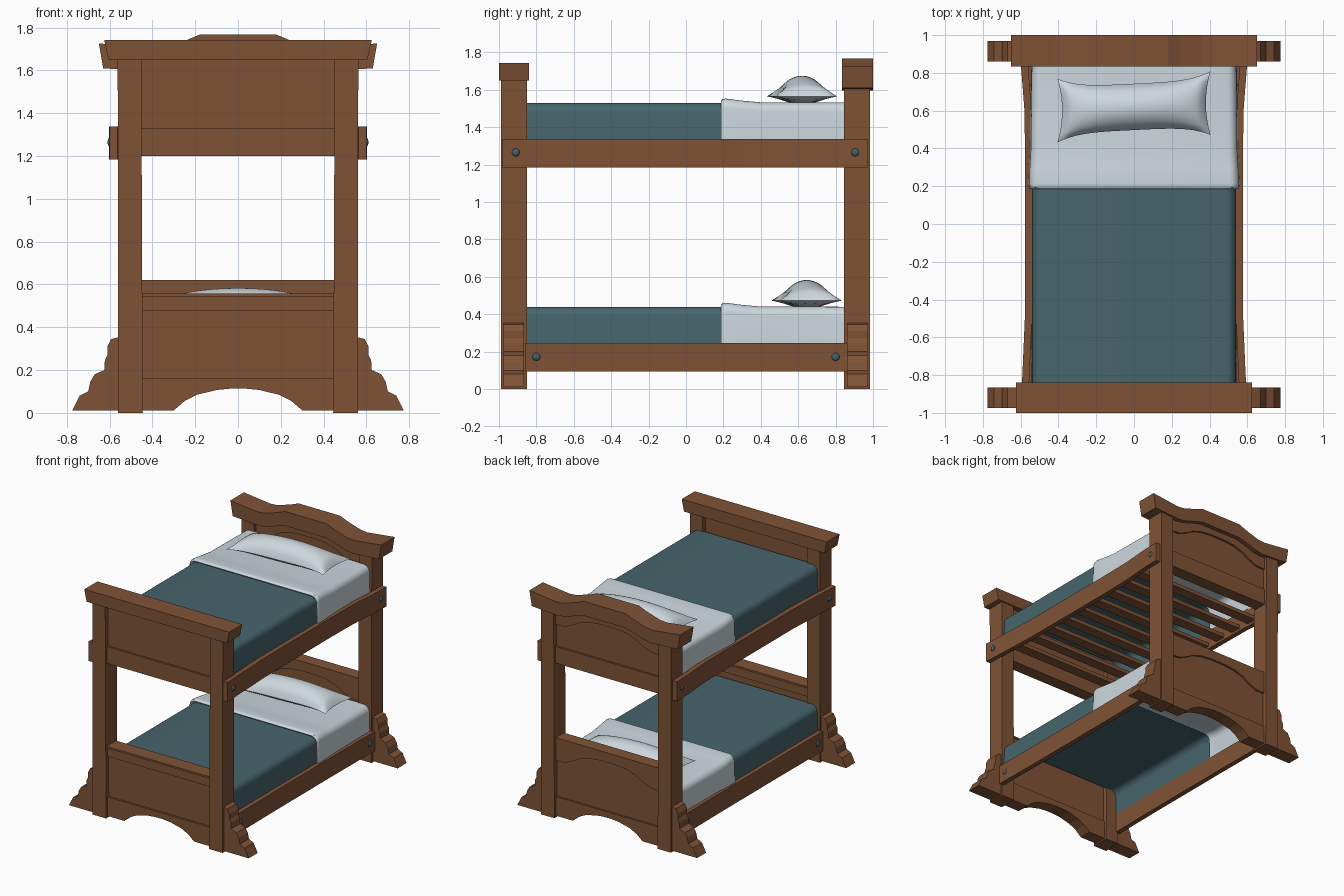
import bpy, bmesh, math
from mathutils import Matrix

if "Cube" in bpy.data.objects:
    bpy.data.objects.remove(bpy.data.objects["Cube"])


def material(name, rgb):
    m = bpy.data.materials.new(name)
    m.diffuse_color = (*rgb, 1)
    m.use_nodes = True
    m.node_tree.nodes["Principled BSDF"].inputs["Base Color"].default_value = m.diffuse_color
    return m


WOOD = material("brown wood", (0.215, 0.086, 0.037))
TEAL = material("teal blanket", (0.062, 0.13, 0.15))
WHITE = material("white linen", (0.60, 0.68, 0.72))
BOLT = material("dark bolt", (0.06, 0.11, 0.13))


def finish(name, bm, mat, smooth=False, closed=True):
    if closed:
        bmesh.ops.recalc_face_normals(bm, faces=bm.faces)
    me = bpy.data.meshes.new(name)
    bm.to_mesh(me)
    bm.free()
    me.materials.append(mat)
    ob = bpy.data.objects.new(name, me)
    bpy.context.collection.objects.link(ob)
    if smooth:
        bpy.ops.object.select_all(action='DESELECT')
        ob.select_set(True)
        bpy.context.view_layer.objects.active = ob
        bpy.ops.object.shade_smooth_by_angle(angle=math.radians(40))
    return ob


def prism(name, pts, y0, y1, mat=WOOD, smooth=False):
    """Outline in x,z extruded from y0 to y1."""
    bm = bmesh.new()
    f = bm.faces.new([bm.verts.new((x, y0, z)) for x, z in pts])
    r = bmesh.ops.extrude_face_region(bm, geom=[f])
    for v in r["geom"]:
        if isinstance(v, bmesh.types.BMVert):
            v.co.y = y1
    return finish(name, bm, mat, smooth)


def box(name, x0, x1, y0, y1, z0, z1):
    return prism(name, [(x0, z0), (x1, z0), (x1, z1), (x0, z1)], y0, y1)


def sym(half):
    """Mirror a half outline given from right (x > 0) to centre."""
    return half + [(-x, z) for x, z in reversed(half)]


def rail(name, s, path, z0, z1, t=0.038):
    """Side rail swept along (x, y) points on side s."""
    bm = bmesh.new()
    rings = []
    for x, y in path:
        rings.append([bm.verts.new((s * a, y, z)) for a, z in
                      ((x - t, z0), (x, z0), (x, z1), (x - t, z1))])
    for a, b in zip(rings, rings[1:]):
        for i in range(4):
            j = (i + 1) % 4
            bm.faces.new((a[i], a[j], b[j], b[i]))
    bm.faces.new(rings[0])
    bm.faces.new(rings[-1])
    return finish(name, bm, WOOD)


def bolt(name, x, y, z):
    bm = bmesh.new()
    bmesh.ops.create_uvsphere(bm, u_segments=12, v_segments=8, radius=0.021,
                              matrix=Matrix.Translation((x, y, z)) @ Matrix.Diagonal((0.5, 1, 1, 1)))
    finish(name, bm, BOLT, True)


def drape(name, mat, sections, bottom, r=0.05):
    """Cloth shell, open below: sections are (y, half width, top z)."""
    bm = bmesh.new()
    rows = []
    for y, w, top in sections:
        half = [(w + 0.004, bottom)]
        for i in range(7):
            a = math.pi / 2 * i / 6
            half.append((w - r + r * math.cos(a), top - r + r * math.sin(a)))
        rows.append([bm.verts.new((x, y, z)) for x, z in sym(half)])
    for a, b in zip(rows, rows[1:]):
        for i in range(len(a) - 1):
            bm.faces.new((a[i], a[i + 1], b[i + 1], b[i]))
    bm.normal_update()
    if max(bm.faces, key=lambda f: f.calc_area()).normal.z < 0:
        bmesh.ops.reverse_faces(bm, faces=bm.faces)
    finish(name, bm, mat, True, False)


def pillow(name, cy, z):
    bm = bmesh.new()
    nu, nv = 28, 16
    grids = []
    for side in (1, -1):
        g = []
        for i in range(nu + 1):
            u = -1 + 2 * i / nu
            row = []
            for j in range(nv + 1):
                v = -1 + 2 * j / nv
                x = 0.405 * u * (1 - 0.06 * (1 - v * v))
                y = 0.168 * v * (1 - 0.27 * (1 - u ** 4)) + 0.02 * u
                bulge = (max(0, 1 - u * u) ** 0.42) * (max(0, 1 - v * v) ** 0.6)
                h = 0.11 * bulge if side > 0 else -0.04 * bulge
                row.append(bm.verts.new((x, cy + y, z + 0.035 + h)))
            g.append(row)
        for i in range(nu):
            for j in range(nv):
                bm.faces.new((g[i][j], g[i + 1][j], g[i + 1][j + 1], g[i][j + 1]))
    bmesh.ops.remove_doubles(bm, verts=bm.verts, dist=0.0005)
    finish(name, bm, WHITE, True)


# Carved foot outline, right side
FOOT = [(0.55, 0.01), (0.775, 0.01), (0.74, 0.08), (0.70, 0.10), (0.69, 0.145), (0.67, 0.18),
        (0.625, 0.20), (0.622, 0.245), (0.61, 0.27), (0.61, 0.31), (0.592, 0.345), (0.55, 0.355)]
ARCH = [(0.30, 0.012), (0.25, 0.055), (0.19, 0.085), (0.10, 0.107), (0.03, 0.114)]
# Wave used under the headboard rails, height relative to the shoulder
WAVE = [(0.46, 0), (0.37, 0.005), (0.30, 0.035), (0.24, 0.07), (0.16, 0.095), (0.06, 0.105)]

# Posts and feet
for end, yc in (("front", -0.92), ("back", 0.915)):
    for s, side in ((-1, "left"), (1, "right")):
        prism(f"{end}_{side}_post", [(s * x, z) for x, z in
              ((0.445, 0), (0.56, 0), (0.562, 1.66), (0.452, 1.66))], yc - 0.07, yc + 0.07)
        prism(f"{end}_{side}_foot", [(s * x, z) for x, z in FOOT], yc - 0.055, yc + 0.055)

    # Lower board: thin core panel with proud arched bottom rail
    top = 0.545 if end == "front" else 0.61
    prism(f"{end}_lower_panel", sym([(0.46, top), (0.46, 0.012)] + ARCH), yc - 0.035, yc + 0.035)
    prism(f"{end}_lower_bottom_rail", sym([(0.46, 0.16), (0.46, 0.012)] + ARCH), yc - 0.05, yc + 0.05)
    # Upper board: core panel and bottom rail
    box(f"{end}_upper_panel", -0.46, 0.46, yc - 0.035, yc + 0.035, 1.205, 1.67)
    box(f"{end}_upper_bottom_rail", -0.46, 0.46, yc - 0.05, yc + 0.05, 1.20, 1.33)

# Footboard top rail and straight cap
box("footboard_top_rail", -0.46, 0.46, -0.97, -0.87, 0.475, 0.545)
box("footboard_ledge", -0.46, 0.46, -0.978, -0.862, 0.543, 0.557)
prism("front_cap", sym([(0.605, 1.65), (0.625, 1.742)]), -1.0, -0.84)

# Headboard rails with a wavy lower edge, and wavy cap
prism("headboard_lower_top_rail", sym([(0.46, 0.62)] + [(x, 0.44 + z) for x, z in WAVE]), 0.865, 0.965)
prism("headboard_upper_top_rail", sym([(0.46, 1.67)] + [(x, 1.50 + z) for x, z in WAVE]), 0.865, 0.965)
CAP_TOP = [(0.65, 1.727), (0.42, 1.70), (0.36, 1.705), (0.24, 1.742), (0.18, 1.767)]
CAP_LOW = [(0.63, 1.61), (0.40, 1.595), (0.34, 1.605), (0.23, 1.64), (0.17, 1.655)]
outline = (CAP_TOP + [(-x, z) for x, z in reversed(CAP_TOP)]
           + [(-x, z) for x, z in CAP_LOW] + CAP_LOW[::-1])
prism("back_cap", outline, 0.835, 1.0)

# Side rails and bolts
for s, side in ((-1, "left"), (1, "right")):
    rail(f"{side}_upper_rail", s, [(0.60, -0.985), (0.592, -0.82), (0.578, -0.5), (0.576, 0.3),
                                   (0.58, 0.6), (0.597, 0.82), (0.602, 0.97)], 1.185, 1.337)
    rail(f"{side}_lower_rail", s, [(0.578, -0.86), (0.574, -0.4), (0.574, 0.4), (0.578, 0.86)], 0.093, 0.245)
    for y in (-0.91, 0.905):
        bolt(f"{side}_upper_bolt", s * 0.599, y, 1.265)
    for y in (-0.80, 0.80):
        bolt(f"{side}_lower_bolt", s * 0.578, y, 0.172)

# Slats under the upper bed
for i in range(9):
    y = -0.70 + i * 0.175
    box("upper_slat", -0.55, 0.55, y - 0.042, y + 0.042, 1.205, 1.235)

# Bedding on both levels
for level, z, py in (("upper", 1.53, 0.62), ("lower", 0.438, 0.645)):
    drape(f"{level}_blanket", TEAL, [(-0.86, 0.538, z), (-0.3, 0.538, z), (0.23, 0.538, z)], z - 0.225)
    drape(f"{level}_sheet", WHITE, [(0.20, 0.536, z - 0.003), (0.186, 0.548, z + 0.012),
          (0.195, 0.553, z + 0.021), (0.215, 0.555, z + 0.023), (0.30, 0.552, z + 0.012),
          (0.40, 0.546, z + 0.003), (0.85, 0.541, z + 0.002)], z - 0.205)
    pillow(f"{level}_pillow", py, z)
